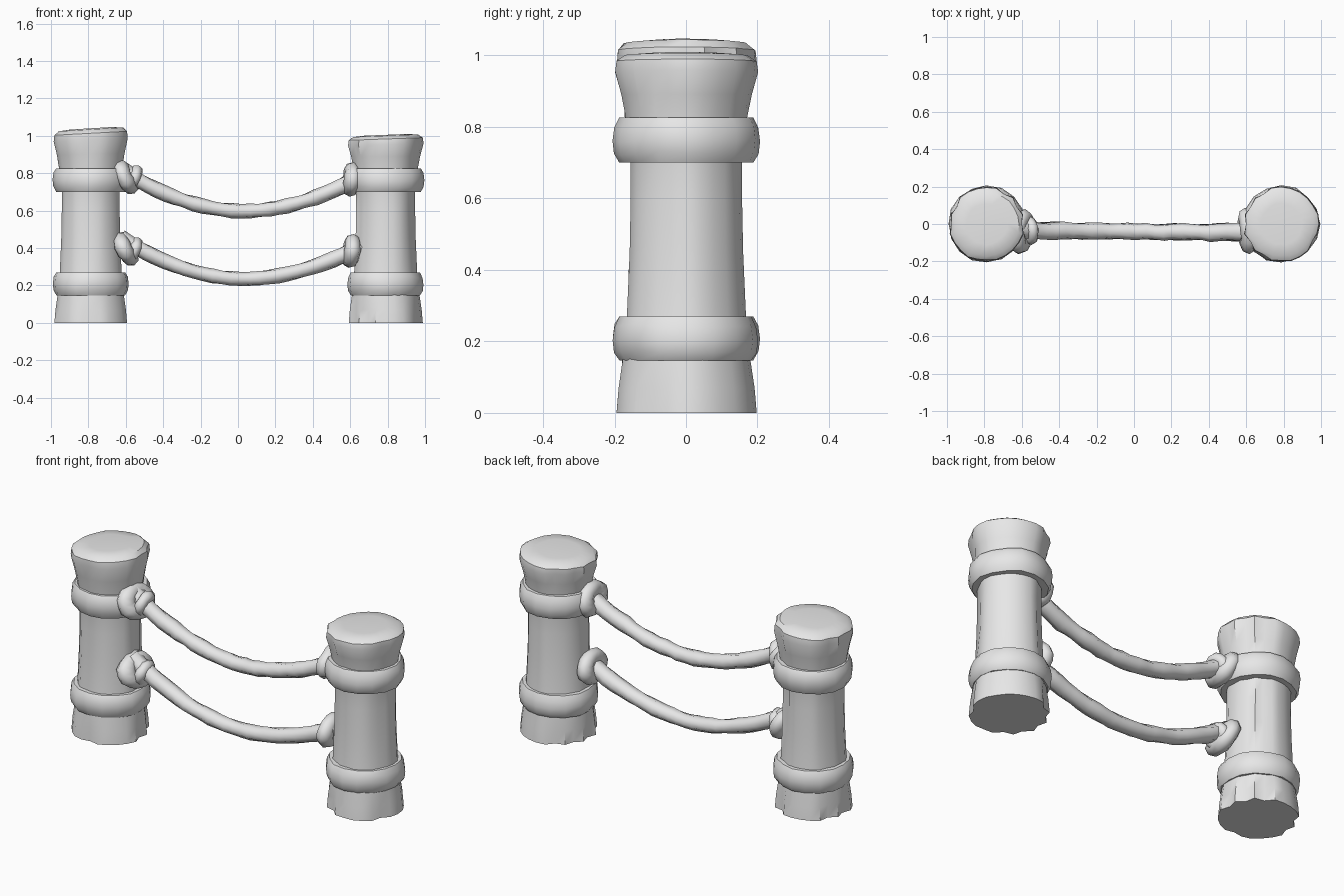
import bpy, bmesh, math, random
from mathutils import Vector, Matrix

if "Cube" in bpy.data.objects:
    bpy.data.objects.remove(bpy.data.objects["Cube"])

random.seed(7)
stone = bpy.data.materials.new("pale grey")
stone.diffuse_color = (0.8, 0.8, 0.8, 1)
stone.use_nodes = True
stone.node_tree.nodes["Principled BSDF"].inputs["Base Color"].default_value = stone.diffuse_color


def loft(name, rings, closed=False, angle=50):
    """Skin a list of equal-length point rings; cap the ends unless closed."""
    bm = bmesh.new()
    loops = [[bm.verts.new(p) for p in ring] for ring in rings]
    n = len(loops[0])
    pairs = list(zip(loops, loops[1:]))
    if closed:
        pairs.append((loops[-1], loops[0]))
    for a, b in pairs:
        for i in range(n):
            j = (i + 1) % n
            bm.faces.new((a[i], a[j], b[j], b[i]))
    if not closed:
        bm.faces.new(loops[0][::-1])
        bm.faces.new(loops[-1])
    bmesh.ops.recalc_face_normals(bm, faces=bm.faces)
    mesh = bpy.data.meshes.new(name)
    bm.to_mesh(mesh)
    bm.free()
    mesh.materials.append(stone)
    obj = bpy.data.objects.new(name, mesh)
    bpy.context.collection.objects.link(obj)
    bpy.context.view_layer.objects.active = obj
    obj.select_set(True)
    bpy.ops.object.shade_smooth_by_angle(angle=math.radians(angle))
    obj.select_set(False)
    return obj


# (height, radius, crack depth) up the log
LOG = [(0.0, 0.198, 0.022), (0.07, 0.192, 0.016), (0.15, 0.18, 0.004),
       (0.27, 0.168, 0.006), (0.45, 0.16, 0.010), (0.60, 0.157, 0.010),
       (0.72, 0.157, 0.006), (0.82, 0.17, 0.002), (0.90, 0.184, 0.012),
       (0.975, 0.202, 0.016), (1.01, 0.198, 0.010), (1.03, 0.172, 0.0),
       (1.036, 0.11, 0.0)]


def log(name, cx, drop, slope):
    """Rough flared log with random cracks and a slanted top."""
    n = 24
    cracks = set(random.sample(range(0, n, 2), 6))
    bumps = [random.uniform(-0.004, 0.004) for _ in range(n)]
    rings = []
    for z, r, depth in LOG:
        ring = []
        for i in range(n):
            a = math.tau * i / n
            rad = r + bumps[i] - (depth if i in cracks else 0)
            x, y = rad * math.cos(a), rad * math.sin(a)
            tilt = max(0, (z - 0.83) / 0.2)
            ring.append((cx + x, y, z + tilt * (slope * x - drop)))
        rings.append(ring)
    return loft(name, rings, angle=40)


def band(name, cx, z0, z1):
    """Thick uneven rope band wrapped round a log."""
    n, h = 16, z1 - z0
    section = [(0.145, 0.0), (0.188, 0.0), (0.203, 0.22), (0.207, 0.5),
               (0.202, 0.8), (0.188, 1.0), (0.145, 1.0)]
    rings = []
    for i in range(n):
        a = math.tau * i / n
        d = random.uniform(-0.006, 0.003)
        w = random.uniform(-0.007, 0.007)
        rings.append([(cx + (r + d) * math.cos(a), (r + d) * math.sin(a),
                       z0 + t * h + (w if 0 < t < 1 else 0)) for r, t in section])
    return loft(name, rings, closed=True)


def knot(name, centre, tilt, turn, major, minor, wide):
    """Lumpy rope loop facing along x."""
    m = (Matrix.Translation(centre) @ Matrix.Rotation(turn, 4, 'Z')
         @ Matrix.Rotation(tilt, 4, 'Y'))
    rings = []
    for i in range(14):
        a = math.tau * i / 14
        t = minor * random.uniform(0.9, 1.1)
        ring = []
        for j in range(8):
            b = math.tau * j / 8
            r = major + t * math.cos(b)
            ring.append(m @ Vector((t * math.sin(b), wide * r * math.cos(a),
                                    r * math.sin(a))))
        rings.append(ring)
    return loft(name, rings, closed=True, angle=70)


def rope(name, z_left, z_low, z_right):
    """Sagging rope with small twists and lumps."""
    steps, n = 26, 8
    x0, x1, low = -0.63, 0.66, 0.03
    rings = []
    for k in range(steps + 1):
        x = x0 + (x1 - x0) * k / steps
        end, z_end = (x0, z_left) if x < low else (x1, z_right)
        s = (x - low) / (end - low)
        z = z_low + (z_end - z_low) * abs(s) ** 1.9
        dz = (z_end - z_low) * 1.9 * abs(s) ** 0.9 / (end - low)
        length = math.hypot(1, dz)
        y = -0.035 - 0.012 * (x - x0) / (x1 - x0) + random.uniform(-0.004, 0.004)
        r = (0.039 + 0.008 * abs(s) ** 3) * random.uniform(0.94, 1.07)
        ring = []
        for i in range(n):
            a = math.tau * i / n + k * 0.18
            u, v = r * 1.12 * math.cos(a), r * math.sin(a)
            ring.append((x - v * dz / length, y + u, z + v / length))
        rings.append(ring)
    return loft(name, rings, angle=60)


# Two logs, each with an upper and a lower band
for side, cx, drop, slope in (("left", -0.787, -0.004, 0.06),
                              ("right", 0.787, 0.03, 0.04)):
    log(side + "_log", cx, drop, slope)
    band(side + "_lower_band", cx, 0.147, 0.27)
    band(side + "_upper_band", cx, 0.70, 0.826)

# Ropes strung between the logs
rope("upper_rope", 0.82, 0.597, 0.785)
rope("lower_rope", 0.455, 0.235, 0.41)

# Knots where the ropes meet the logs
for level, zl, zr in (("upper", 0.78, 0.765), ("lower", 0.395, 0.385)):
    knot("left_" + level + "_knot", (-0.60, -0.04, zl), -0.45, -0.15, 0.055, 0.043, 1.25)
    knot("left_" + level + "_collar", (-0.555, -0.035, zl - 0.005), 0.35, 0.1, 0.04, 0.03, 1.1)
    knot("right_" + level + "_knot", (0.605, -0.035, zr), 0.12, 0.1, 0.052, 0.043, 1.3)
